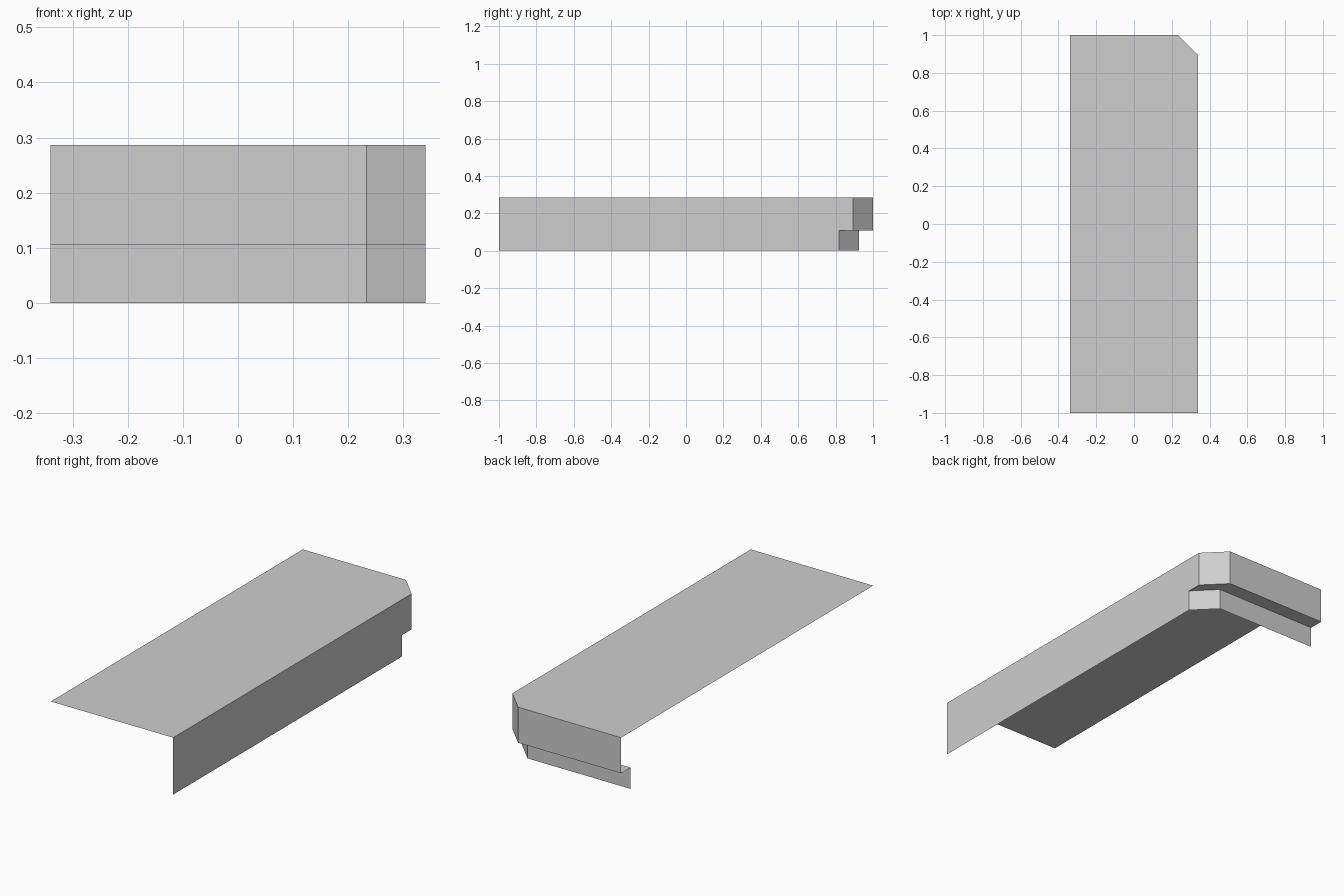
import bpy
import bmesh

cube = bpy.data.objects.get("Cube")
if cube:
    bpy.data.objects.remove(cube, do_unlink=True)

HALF_W, HALF_L, CHAMFER = 0.34, 1.0, 0.107
TOP_Z, STEP_Z, STEP_IN = 0.286, 0.107, 0.075

grey = bpy.data.materials.new("light grey")
grey.use_nodes = True
color = (0.62, 0.62, 0.62, 1)
grey.diffuse_color = color
grey.node_tree.nodes["Principled BSDF"].inputs["Base Color"].default_value = color


def outline(back, z):
    """Side and back edge with the cut corner, at one height."""
    return [(HALF_W, -HALF_L, z), (HALF_W, back - CHAMFER, z),
            (HALF_W - CHAMFER, back, z), (-HALF_W, back, z)]


def add_sheet(name, faces):
    """Thin open sheet made from lists of corner points."""
    bm = bmesh.new()
    for face in faces:
        bm.faces.new([bm.verts.new(p) for p in face])
    bmesh.ops.remove_doubles(bm, verts=bm.verts, dist=0.0001)
    mesh = bpy.data.meshes.new(name)
    bm.to_mesh(mesh)
    bm.free()
    mesh.materials.append(grey)
    obj = bpy.data.objects.new(name, mesh)
    bpy.context.collection.objects.link(obj)


def strip(low, high):
    """Quads joining two matching lines of points."""
    return [(low[i], low[i + 1], high[i + 1], high[i])
            for i in range(len(low) - 1)]


inner = HALF_L - STEP_IN

# Flat top with one cut corner
add_sheet("top_panel", [outline(HALF_L, TOP_Z) + [(-HALF_W, -HALF_L, TOP_Z)]])

# Upper skirt along the side, cut corner and back
add_sheet("upper_skirt", strip(outline(HALF_L, STEP_Z), outline(HALF_L, TOP_Z)))

# Underside of the step at the back
add_sheet("step_ledge",
          strip(outline(inner, STEP_Z)[1:], outline(HALF_L, STEP_Z)[1:]))

# Lower skirt, set in at the back
add_sheet("lower_skirt", strip(outline(inner, 0), outline(inner, STEP_Z)))
